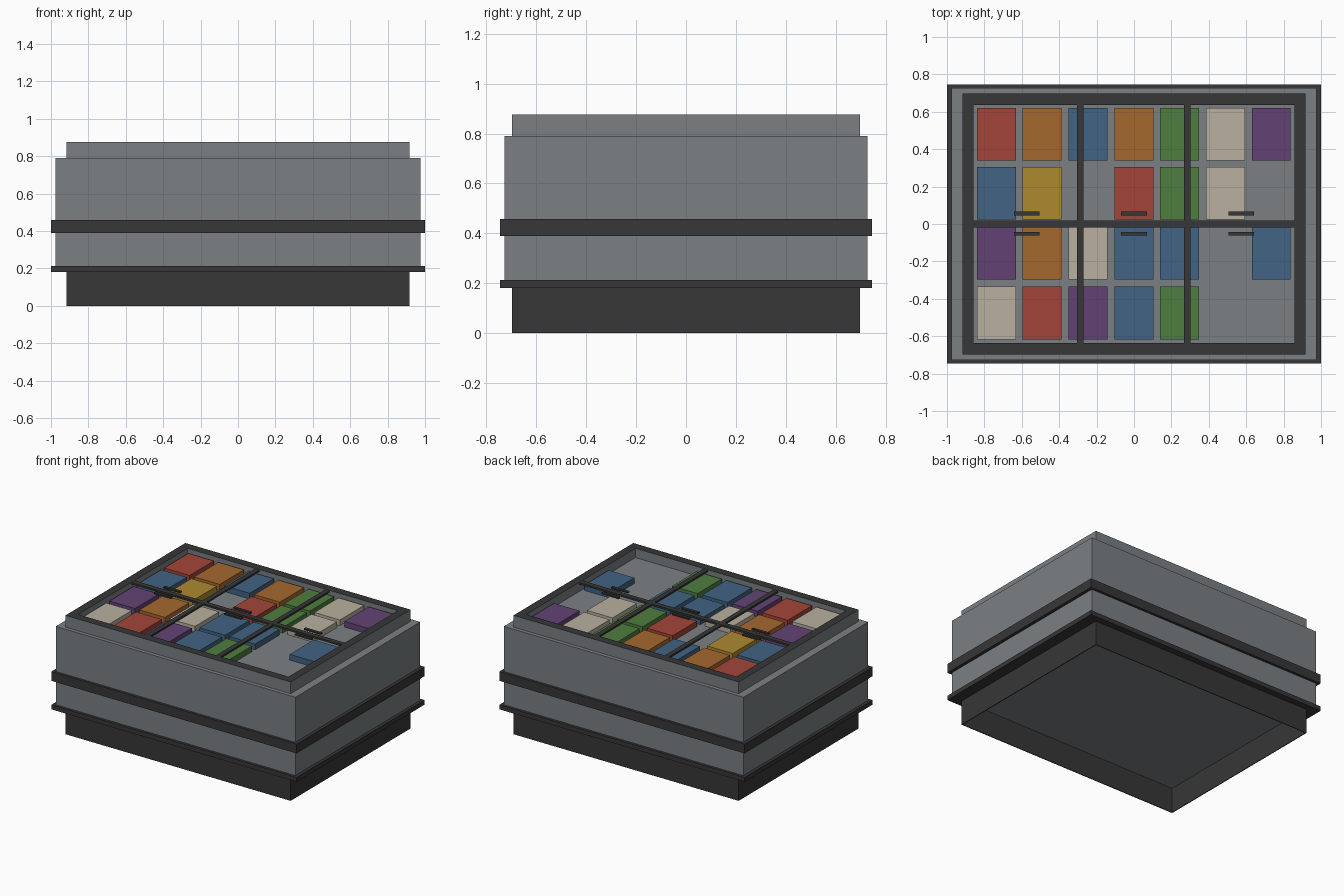
import bpy, bmesh

if "Cube" in bpy.data.objects:
    bpy.data.objects.remove(bpy.data.objects["Cube"])


def material(name, hex_rgb):
    def lin(c):
        c /= 255
        return c / 12.92 if c <= 0.04045 else ((c + 0.055) / 1.055) ** 2.4
    m = bpy.data.materials.new(name)
    m.diffuse_color = (*[lin(int(hex_rgb[i:i + 2], 16)) for i in (0, 2, 4)], 1)
    m.use_nodes = True
    m.node_tree.nodes["Principled BSDF"].inputs["Base Color"].default_value = m.diffuse_color
    return m


GREY = material("steel grey", "7B8083")
DARK = material("dark trim", "373737")
PACKS = {
    "R": material("red", "A34538"), "O": material("orange", "A5682E"),
    "Y": material("yellow", "AD882F"), "G": material("green", "4F7D3E"),
    "B": material("blue", "416383"), "P": material("purple", "624274"),
    "C": material("cream", "B8B0A0"),
}


def finish(name, bm, *mats):
    bmesh.ops.recalc_face_normals(bm, faces=bm.faces)
    mesh = bpy.data.meshes.new(name)
    bm.to_mesh(mesh)
    bm.free()
    for m in mats:
        mesh.materials.append(m)
    obj = bpy.data.objects.new(name, mesh)
    bpy.context.collection.objects.link(obj)
    return obj


def box(name, x0, x1, y0, y1, z0, z1, mat):
    bm = bmesh.new()
    bmesh.ops.create_cube(bm, size=1)
    for v in bm.verts:
        v.co = (x1 if v.co.x > 0 else x0, y1 if v.co.y > 0 else y0, z1 if v.co.z > 0 else z0)
    return finish(name, bm, mat)


def ring(name, ox, oy, ix, iy, z0, z1, mat, top_mat=None):
    """Rectangular frame with outer half sizes ox, oy and inner half sizes ix, iy."""
    bm = bmesh.new()
    corners = ((-1, -1), (1, -1), (1, 1), (-1, 1))
    loops = [[bm.verts.new((sx * x, sy * y, z)) for sx, sy in corners]
             for x, y, z in ((ox, oy, z0), (ox, oy, z1), (ix, iy, z1), (ix, iy, z0))]
    for k in range(4):
        a, b = loops[k], loops[(k + 1) % 4]
        for i in range(4):
            j = (i + 1) % 4
            f = bm.faces.new((a[i], a[j], b[j], b[i]))
            f.material_index = 1 if k == 1 and top_mat else 0
    return finish(name, bm, mat, top_mat or mat)


# Cabinet: hollow plinth, body and two bumper rails
ring("plinth", 0.918, 0.698, 0.912, 0.692, 0, 0.185, DARK)
box("body", -0.977, 0.977, -0.727, 0.727, 0.185, 0.79, GREY)
ring("lower_bumper", 1.0, 0.746, 0.913, 0.693, 0.18, 0.213, DARK)
ring("middle_bumper", 1.0, 0.746, 0.95, 0.70, 0.39, 0.458, DARK)

# Raised collar with dark rim, and the tray floor inside it
ring("collar", 0.918, 0.698, 0.858, 0.637, 0.785, 0.876, GREY, DARK)
box("tray_floor", -0.86, 0.86, -0.64, 0.64, 0.785, 0.808, GREY)

# Lid dividers
for x in (-0.288, 0.284):
    box("cross_divider", x - 0.018, x + 0.018, -0.64, 0.64, 0.862, 0.874, DARK)
box("long_divider", -0.86, 0.86, -0.018, 0.02, 0.862, 0.875, DARK)

# Lid handles on both sides of the long divider
for x in (-0.573, 0, 0.573):
    for y in (-0.052, 0.056):
        box("lid_handle", x - 0.069, x + 0.069, y - 0.01, y + 0.01, 0.866, 0.876, DARK)

# Packages laid out in rows from back to front
for row, y in zip(("ROBOGCP", "BY-RGC-", "POCBB-B", "CRPBG--"), (0.48, 0.165, -0.157, -0.476)):
    for col, key in enumerate(row):
        if key != "-":
            x = (col - 3) * 0.245 - 0.001
            box("package", x - 0.104, x + 0.104, y - 0.141, y + 0.141, 0.80, 0.85, PACKS[key])
